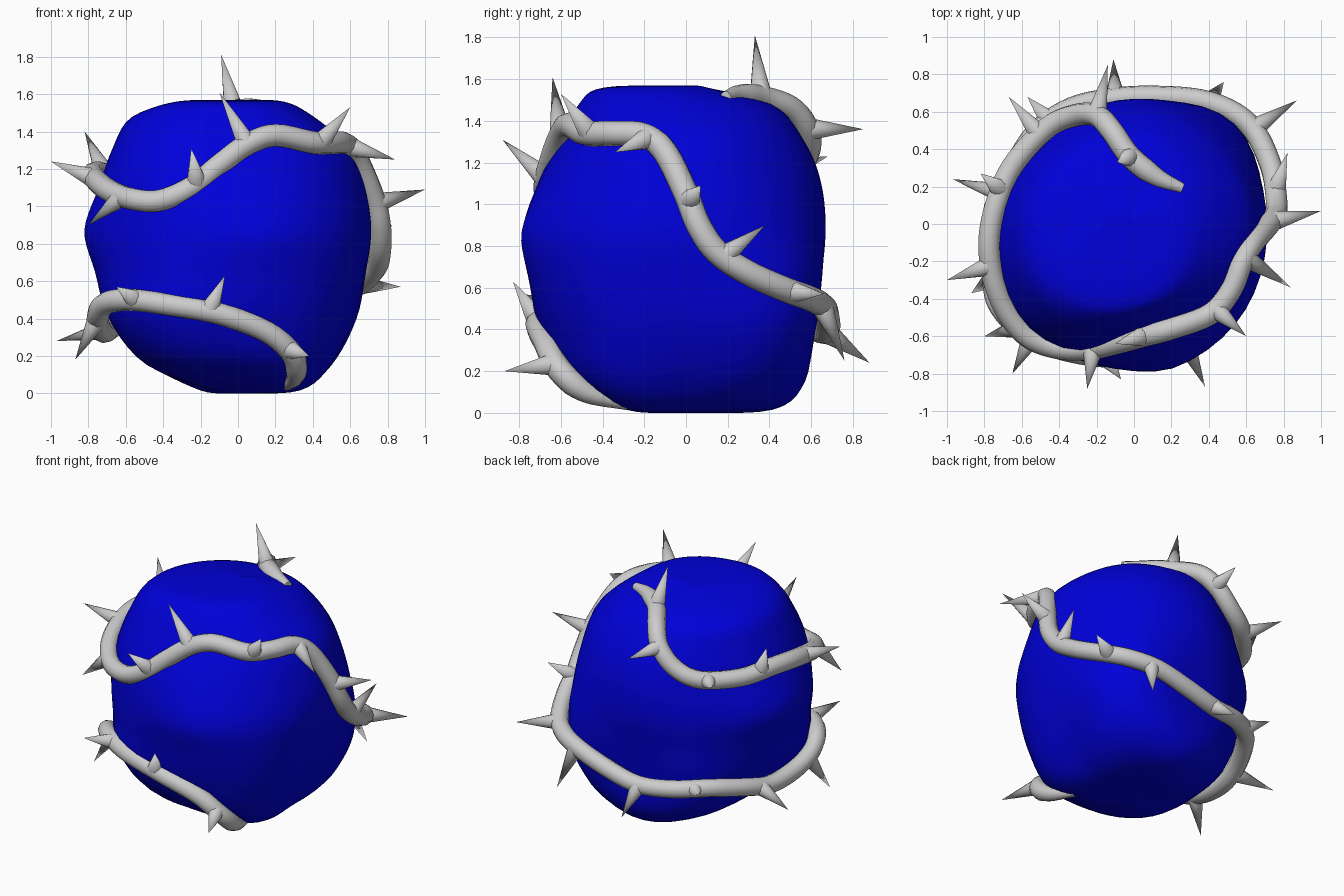
import bpy, bmesh, math
from mathutils import Vector

if "Cube" in bpy.data.objects:
    bpy.data.objects.remove(bpy.data.objects["Cube"])


def catmull(a, b, c, d, t):
    return 0.5 * (2 * b + (c - a) * t + (2 * a - 5 * b + 4 * c - d) * t * t
                  + (3 * b - a - 3 * c + d) * t ** 3)


def smooth_path(pts, n):
    p = [2 * pts[0] - pts[1]] + pts + [2 * pts[-1] - pts[-2]]
    out = [catmull(*p[i:i + 4], k / n) for i in range(len(pts) - 1) for k in range(n)]
    return out + [pts[-1]]


def finish(bm, name, angle):
    bmesh.ops.recalc_face_normals(bm, faces=bm.faces)
    me = bpy.data.meshes.new(name)
    bm.to_mesh(me)
    bm.free()
    ob = bpy.data.objects.new(name, me)
    bpy.context.collection.objects.link(ob)
    bpy.ops.object.select_all(action='DESELECT')
    ob.select_set(True)
    bpy.context.view_layer.objects.active = ob
    bpy.ops.object.shade_smooth_by_angle(angle=math.radians(angle))
    return ob


# Lumpy body: radius every 45 degrees (E, NE, N, NW, W, SW, S, SE) at each height
levels = [
    (0.015, (.32, .36, .42, .28, .12, .16, .20, .38)),
    (0.15, (.49, .60, .57, .54, .48, .57, .54, .58)),
    (0.40, (.62, .74, .60, .64, .68, .78, .68, .68)),
    (0.65, (.68, .76, .64, .67, .76, .80, .72, .73)),
    (0.87, (.71, .72, .67, .69, .825, .80, .735, .74)),
    (1.10, (.68, .66, .65, .65, .74, .78, .68, .68)),
    (1.30, (.61, .57, .57, .59, .67, .71, .585, .60)),
    (1.48, (.40, .40, .41, .48, .56, .60, .49, .45)),
    (1.56, (.22, .14, .06, .14, .25, .43, .38, .31)),
]
SEG, SUB = 6, 5
corner = Vector((.17, -.80, .85))  # blunt corner at the front
columns = []
for k in range(8 * SEG):
    i, t = divmod(k, SEG)
    prof = [Vector((0, 0.0))]
    for z, r in levels:
        prof.append(Vector((catmull(*(r[(i + j) % 8] for j in (-1, 0, 1, 2)), t / SEG), z)))
    prof.append(Vector((0, 1.57)))
    ang = 2 * math.pi * k / (8 * SEG)
    col = [Vector((q.x * math.cos(ang), q.x * math.sin(ang), max(q.y, 0)))
           for q in smooth_path(prof, SUB)]
    for p in col:
        f = 1 + .13 * math.exp(-(p - corner).length / .3)
        p.x *= f
        p.y *= f
    columns.append(col)
bm = bmesh.new()
grid = [[bm.verts.new(p) for p in col] for col in columns]
for a, b in zip(grid, grid[1:] + grid[:1]):
    for j in range(len(a) - 1):
        bm.faces.new((a[j], b[j], b[j + 1], a[j + 1]))
bmesh.ops.remove_doubles(bm, verts=bm.verts, dist=1e-4)
for _ in range(2):
    bmesh.ops.smooth_vert(bm, verts=bm.verts, factor=0.3, use_axis_x=True, use_axis_y=True, use_axis_z=False)
body = finish(bm, "body", 60)
mat = bpy.data.materials.new("blue")
mat.diffuse_color = (0, 0, 0.7, 1)
mat.use_nodes = True
mat.node_tree.nodes["Principled BSDF"].inputs["Base Color"].default_value = mat.diffuse_color
body.data.materials.append(mat)

# Vine: winds from the top, round the middle, to the underside at the front
upper = [(.26, .19, 1.515), (.12, .25, 1.52), (-.02, .36, 1.51), (-.12, .50, 1.46), (-.20, .58, 1.36),
         (-.32, .58, 1.24), (-.47, .51, 1.17), (-.65, .31, 1.16), (-.74, .10, 1.18), (-.775, -.10, 1.17),
         (-.75, -.30, 1.13), (-.68, -.47, 1.08), (-.57, -.60, 1.04), (-.42, -.66, 1.03), (-.25, -.67, 1.10),
         (-.10, -.64, 1.22), (.05, -.60, 1.33), (.20, -.56, 1.38), (.41, -.48, 1.34), (.52, -.35, 1.34),
         (.58, -.20, 1.33), (.64, -.10, 1.25)]
lower = [(.725, 0, 1.05), (.76, .06, .90), (.76, .15, .77), (.735, .30, .67), (.655, .48, .59), (.54, .59, .55),
         (.36, .66, .51), (.12, .68, .44), (-.10, .67, .39), (-.33, .62, .40), (-.52, .49, .41), (-.65, .28, .37),
         (-.71, .08, .33), (-.74, -.14, .35), (-.75, -.32, .41), (-.71, -.45, .48), (-.58, -.58, .50),
         (-.38, -.67, .475), (-.10, -.71, .425), (.15, -.67, .33), (.29, -.61, .21), (.31, -.48, .10),
         (.26, -.28, .04)]
path = smooth_path([Vector(p) for p in upper + lower], 5)
cu = bpy.data.curves.new("vine", 'CURVE')
cu.dimensions = '3D'
cu.bevel_depth = 0.06
cu.bevel_resolution = 3
cu.use_fill_caps = True
sp = cu.splines.new('POLY')
sp.points.add(len(path) - 1)
sp.use_smooth = True
for i, p in enumerate(path):
    sp.points[i].co = (*p, 1)
    sp.points[i].radius = min(1, 0.45 + 0.08 * min(i, len(path) - 1 - i))
bpy.context.collection.objects.link(bpy.data.objects.new("vine", cu))

# Thorns: cones from the vine out to each tip (4th value slides the base along the vine)
tips = [(-.09, .33, 1.81, 0), (-.14, .85, 1.36, 0), (-.67, .68, 1.23, 0), (-.82, .27, 1.40, 0),
        (-1.0, -.30, 1.24, 0), (-.80, -.60, .90, 1), (-.25, -.88, 1.31, -2), (-.10, -.64, 1.61, 0),
        (.60, -.60, 1.53, 0), (.84, -.34, 1.25, 0), (1.0, .07, 1.09, -1), (.82, .38, .90, -2),
        (.87, .66, .57, 0), (.48, .76, .25, 0), (-.11, .88, .24, 0), (-.57, .68, .45, 0),
        (-.97, .24, .28, 0), (-.87, -.37, .18, 0), (-.65, -.80, .57, 0), (-.07, -.83, .63, -1),
        (.38, -.87, .20, 0)]
bm = bmesh.new()
for x, y, z, slide in tips:
    tip = Vector((x, y, z))
    near = min(range(len(path)), key=lambda n: (path[n] - tip).length)
    base = path[near + slide]
    rot = (tip - base).to_track_quat('Z', 'Y')
    ring = [bm.verts.new(base + rot @ Vector((.056 * math.cos(a), .056 * math.sin(a), 0)))
            for a in (2 * math.pi * k / 12 for k in range(12))]
    top = bm.verts.new(tip)
    bm.faces.new(ring[::-1])
    for a, b in zip(ring, ring[1:] + ring[:1]):
        bm.faces.new((a, b, top))
finish(bm, "thorns", 40)
